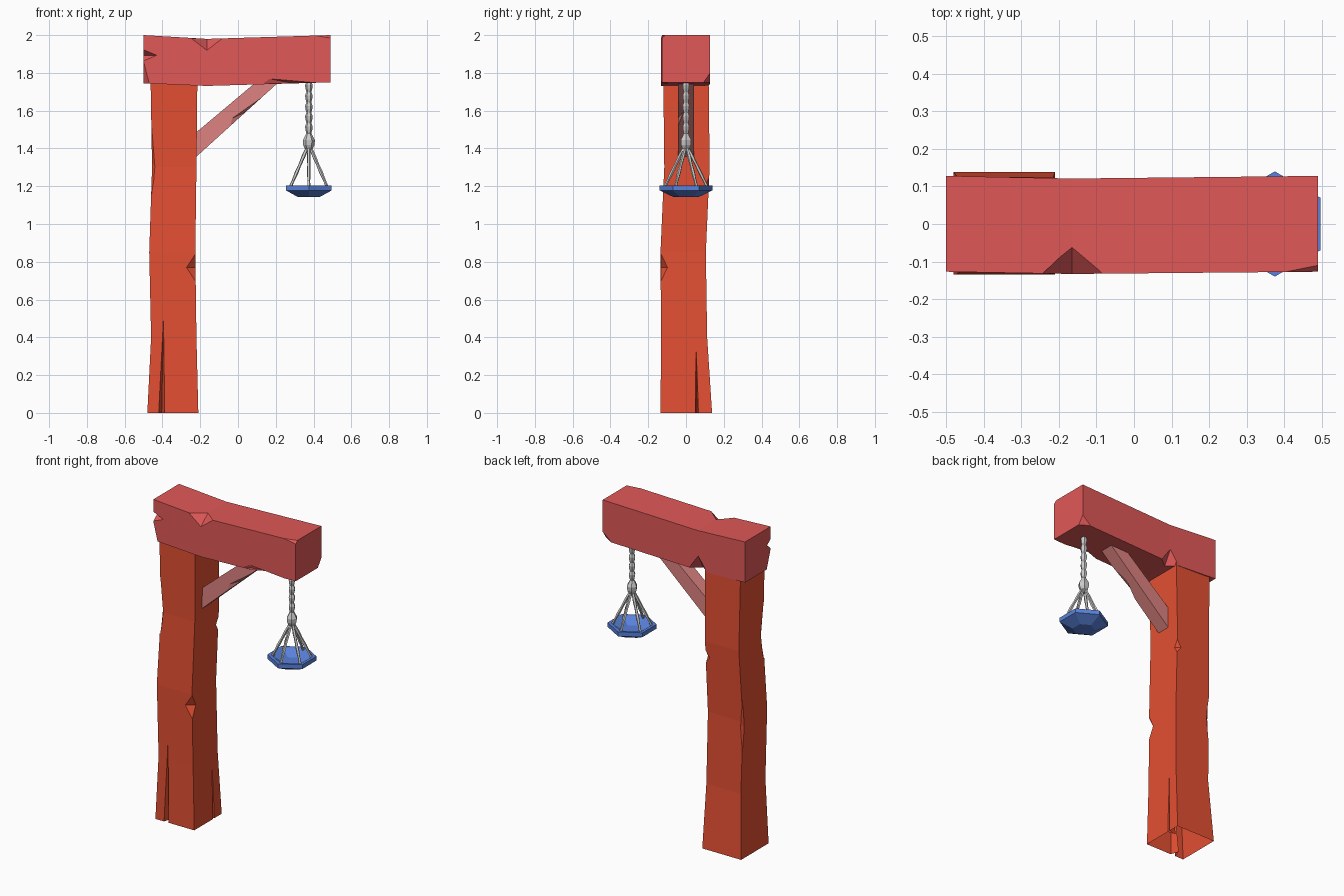
import bpy, bmesh
from math import cos, sin, pi
from mathutils import Vector as V

if "Cube" in bpy.data.objects:
    bpy.data.objects.remove(bpy.data.objects["Cube"])


def material(name, rgb):
    m = bpy.data.materials.new(name)
    m.diffuse_color = (*rgb, 1)
    m.use_nodes = True
    m.node_tree.nodes["Principled BSDF"].inputs["Base Color"].default_value = m.diffuse_color
    return m


def finish(bm, name, mat=None):
    bmesh.ops.recalc_face_normals(bm, faces=bm.faces)
    me = bpy.data.meshes.new(name)
    bm.to_mesh(me)
    bm.free()
    ob = bpy.data.objects.new(name, me)
    bpy.context.collection.objects.link(ob)
    if mat:
        me.materials.append(mat)
    return ob


def loft(bm, rings, caps=True):
    """Skin closed rings of equal length."""
    rs = [[bm.verts.new(p) for p in r] for r in rings]
    n = len(rs[0])
    for a, b in zip(rs, rs[1:]):
        for i in range(n):
            j = (i + 1) % n
            bm.faces.new((a[i], a[j], b[j], b[i]))
    if caps:
        bm.faces.new(rs[0][::-1])
        bm.faces.new(rs[-1])


def tube(bm, p0, p1, profile, sides):
    """Faceted round rod from p0 to p1; profile = (fraction, radius)."""
    p0, p1 = V(p0), V(p1)
    q = (p1 - p0).to_track_quat('Z', 'Y')
    loft(bm, [[p0.lerp(p1, t) + q @ V((r * cos(2 * pi * i / sides), r * sin(2 * pi * i / sides), 0))
               for i in range(sides)] for t, r in profile])


def carve(ob, chips):
    """Cut wedge chips: centre on the surface and three half-axes of an octahedron."""
    for c, *axes in chips:
        bm = bmesh.new()
        c = V(c)
        for a in axes:
            bm.verts.new(c + V(a))
            bm.verts.new(c - V(a))
        bmesh.ops.convex_hull(bm, input=bm.verts)
        cutter = finish(bm, "chip_cutter")
        cutter.hide_render = True
        mod = ob.modifiers.new("chip", 'BOOLEAN')
        mod.operation, mod.solver, mod.object = 'DIFFERENCE', 'EXACT', cutter
    dg = bpy.context.evaluated_depsgraph_get()
    dg.update()
    me = bpy.data.meshes.new_from_object(ob.evaluated_get(dg))
    cutters = [m.object for m in ob.modifiers]
    ob.modifiers.clear()
    ob.data = me
    for cu in cutters:
        bpy.data.objects.remove(cu)


post_mat = material("post_wood", (0.775, 0.078, 0.033))
beam_mat = material("beam_wood", (0.752, 0.098, 0.098))
brace_mat = material("brace_wood", (0.72, 0.225, 0.22))
dish_mat = material("dish_blue", (0.10, 0.22, 0.70))

# Post: hewn timber, open underneath
bm = bmesh.new()
sections = [(0, -.48, -.21, -.135, .138), (.4, -.46, -.22, -.132, .112),
            (.85, -.47, -.226, -.135, .105), (1.3, -.455, -.22, -.115, .125),
            (1.77, -.463, -.215, -.12, .12)]
loft(bm, [[(a, c, z), (b, c, z), (b, d, z), (a, d, z)] for z, a, b, c, d in sections])
post = finish(bm, "post", post_mat)
carve(post, [
    ((-.404, -.134, 0), (.010, 0, .53), (.016, 0, 0), (0, .05, 0)),
    ((-.212, .058, 0), (0, -.006, .42), (0, .008, 0), (.05, 0, 0)),
    ((-.225, -.133, .77), (0, 0, .075), (.05, 0, 0), (0, .035, 0)),
    ((-.458, -.118, 1.33), (0, 0, .2), (.02, 0, -.03), (0, .03, 0)),
    ((-.468, .106, .82), (0, 0, .2), (.015, 0, 0), (0, .015, 0)),
    ((-.221, .122, 1.2), (0, 0, .045), (.03, 0, 0), (0, .025, 0))])
bm = bmesh.new()
bm.from_mesh(post.data)
bmesh.ops.delete(bm, geom=[f for f in bm.faces if all(abs(v.co.z) < 1e-4 for v in f.verts)],
                 context='FACES')
bm.to_mesh(post.data)
bm.free()

# Beam: slightly sagging, chipped timber
bm = bmesh.new()
sections = [(-.5, -.127, .128, 1.745, 2.0), (-.165, -.133, .121, 1.731, 1.98),
            (.49, -.127, .128, 1.75, 2.0)]
loft(bm, [[(x, a, c), (x, b, c), (x, b, d), (x, a, d)] for x, a, b, c, d in sections])
beam = finish(bm, "beam", beam_mat)
carve(beam, [
    ((-.165, -.133, 1.982), (.083, 0, 0), (0, .073, 0), (0, 0, .062)),
    ((-.5, -.128, 1.893), (0, 0, .03), (.07, 0, 0), (0, .04, 0)),
    ((-.5, -.128, 1.745), (0, 0, .12), (.03, 0, 0), (0, .04, 0)),
    ((.29, -.129, 1.745), (.16, 0, 0), (0, .04, 0), (-.125, 0, .024)),
    ((.49, -.127, 2.0), (.1, 0, 0), (0, .017, 0), (0, 0, .016)),
    ((.49, .128, 1.75), (.06, 0, 0), (0, .035, 0), (0, 0, .05)),
    ((-.17, .121, 1.731), (.065, 0, 0), (0, .05, 0), (0, 0, .09))])

# Diagonal brace between post and beam
bm = bmesh.new()
side = [(-.225, 1.352), (.22, 1.755), (.1, 1.755), (-.225, 1.482)]
loft(bm, [[(x, y, z) for x, z in side] for y in (-.043, .043)])
brace = finish(bm, "brace", brace_mat)
carve(brace, [((.055, -.043, 1.60), (.1, 0, .09), (-.085, 0, -.04), (0, .035, 0))])

# Hanging chain: string of beads ending in a knot
cx = .375
bm = bmesh.new()
beads = [(0, .014)]
for k in range(5):
    t = k * .15
    beads += [(t + .04, .020), (t + .09, .018), (t + .14, .013)]
beads += [(.84, .032), (.91, .030), (1, .014)]
tube(bm, (cx, 0, 1.75), (cx, 0, 1.385), beads, 6)
finish(bm, "hanging_chain")

# Six cords from the knot to the dish corners
bm = bmesh.new()
hexa = [(cos(pi / 6 + k * pi / 3), sin(pi / 6 + k * pi / 3)) for k in range(6)]
cord = [(0, .008), (.2, .010), (.4, .008), (.6, .010), (.8, .007), (1, .009)]
for c, s in hexa:
    tube(bm, (cx + .012 * c, .012 * s, 1.40), (cx + .118 * c, .118 * s, 1.185), cord, 5)
finish(bm, "dish_cords")

# Hexagonal dish: outside, rim and hollow
bm = bmesh.new()
profile = [(.065, 1.142), (.14, 1.178), (.14, 1.205), (.122, 1.205), (.06, 1.168)]
loft(bm, [[(cx + r * c, r * s, z) for c, s in hexa] for r, z in profile])
finish(bm, "dish", dish_mat)
